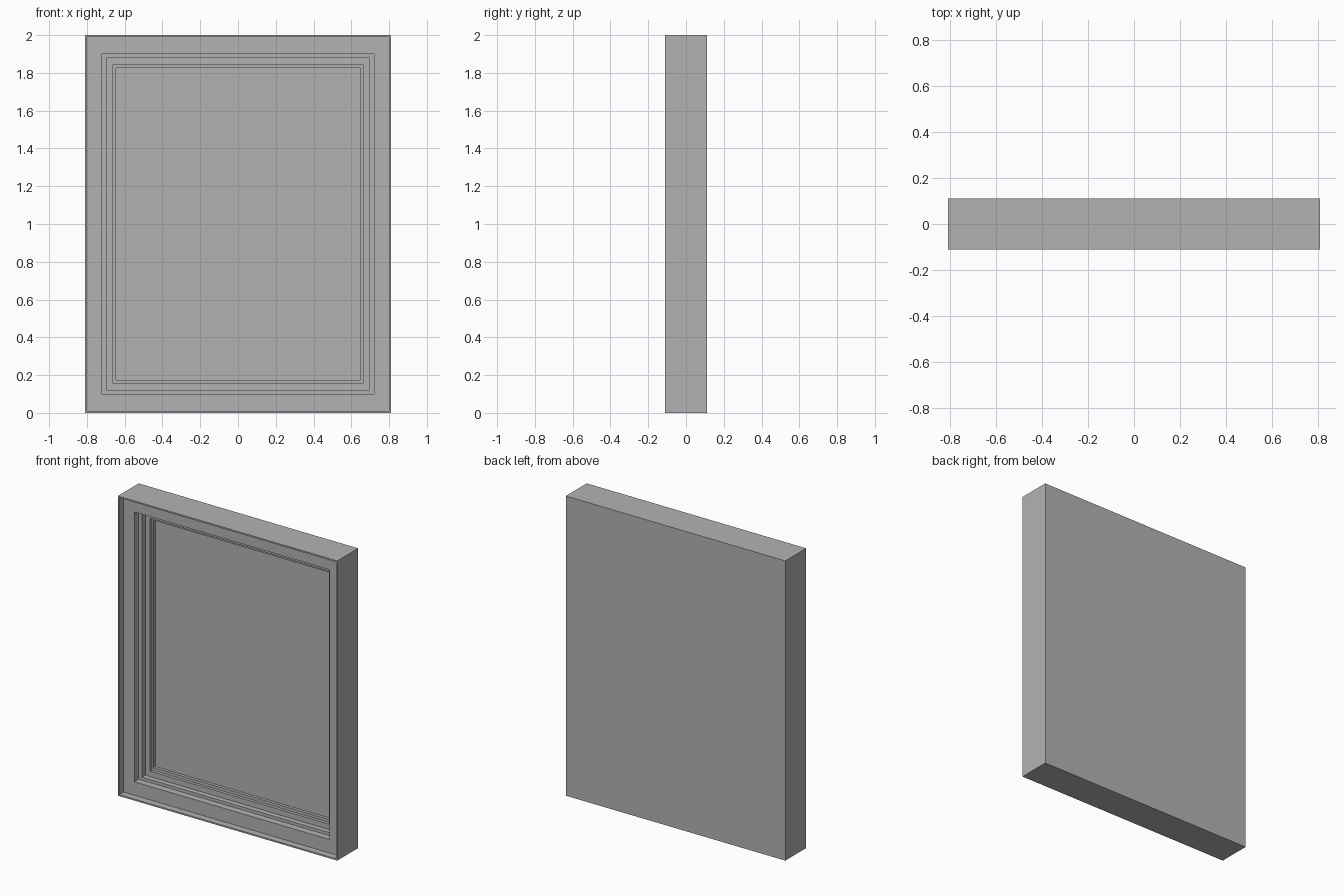
import bpy
import bmesh
from mathutils import Vector

cube = bpy.data.objects.get("Cube")
if cube:
    bpy.data.objects.remove(cube, do_unlink=True)

HALF_W, HALF_H, HALF_D = 0.81, 1.0, 0.11

# Each step: half width and half height of the opening, depth of its floor behind the front
STEPS = [
    (0.80, 0.99, 0.045),    # thin outer lip
    (0.72, 0.90, 0.09),     # flat border
    (0.695, 0.88, 0.125),   # outer moulding
    (0.661, 0.844, 0.145),  # inner moulding
    (0.648, 0.825, 0.165),  # recessed panel
]

grey = bpy.data.materials.new("plain_grey")
grey.use_nodes = True
grey.diffuse_color = (0.45, 0.45, 0.45, 1)
grey.node_tree.nodes["Principled BSDF"].inputs["Base Color"].default_value = grey.diffuse_color


def fit_face(face, half_w, half_h, y):
    """Move the corners of a front-facing rectangle to the given size and depth."""
    for v in face.verts:
        v.co = Vector((half_w if v.co.x > 0 else -half_w, y,
                       1 + (half_h if v.co.z > 1 else -half_h)))


def inner_face(bm, face):
    """Split a border off the face and return the face inside it."""
    bmesh.ops.inset_region(bm, faces=[face], thickness=0.001)
    return face


# Solid slab
bm = bmesh.new()
bmesh.ops.create_cube(bm, size=2)
for v in bm.verts:
    v.co = Vector((v.co.x * HALF_W, v.co.y * HALF_D, 1 + v.co.z * HALF_H))
bm.normal_update()
front = min(bm.faces, key=lambda f: f.calc_center_median().y)

# Step the front inwards: a flat border, then a straight wall down to the next floor
level = -HALF_D
for half_w, half_h, depth in STEPS:
    front = inner_face(bm, front)
    fit_face(front, half_w, half_h, level)
    front = inner_face(bm, front)
    level = -HALF_D + depth
    fit_face(front, half_w, half_h, level)

bmesh.ops.recalc_face_normals(bm, faces=bm.faces)
mesh = bpy.data.meshes.new("stepped_frame")
bm.to_mesh(mesh)
bm.free()
mesh.materials.append(grey)
bpy.context.collection.objects.link(bpy.data.objects.new("stepped_frame", mesh))
